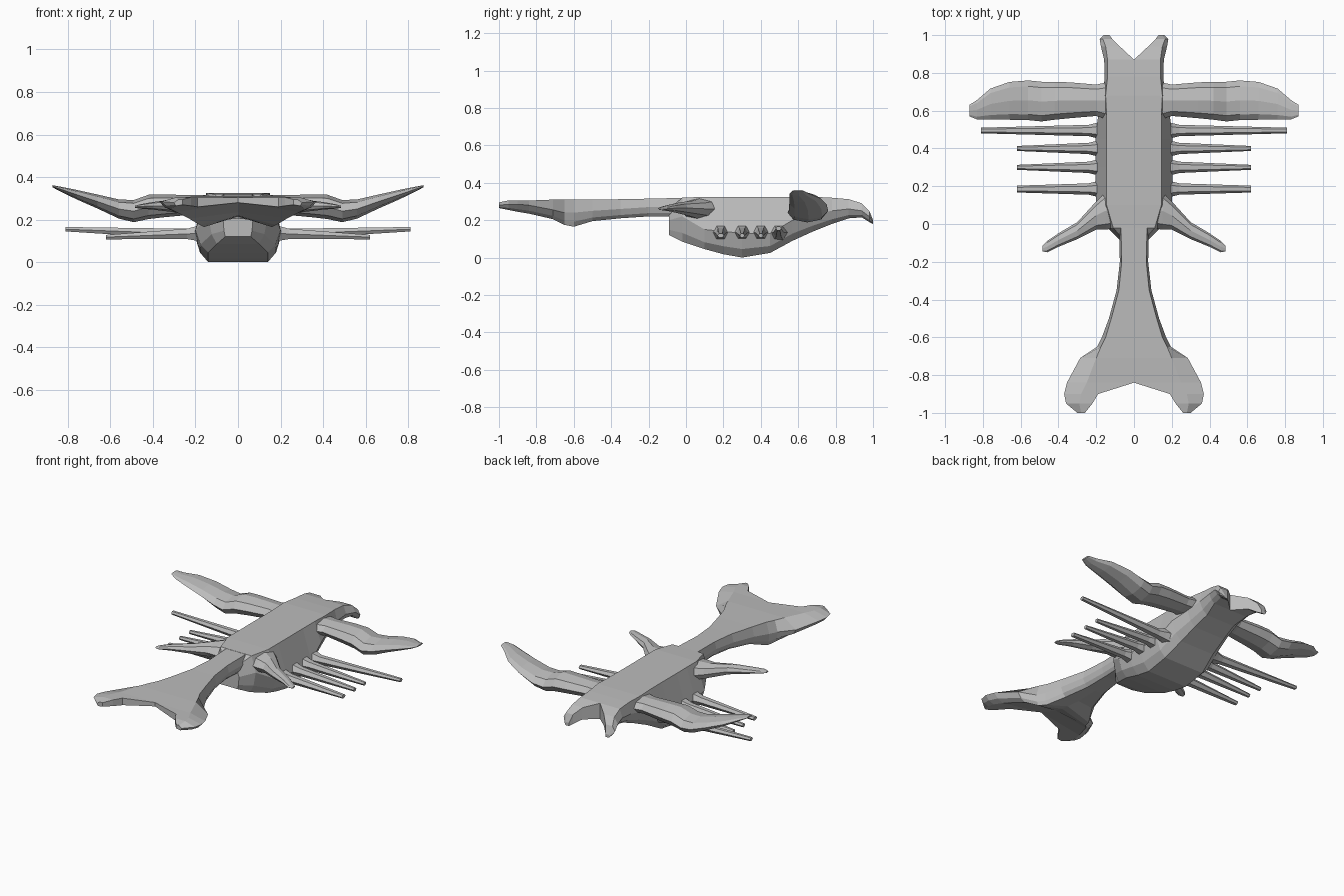
import bpy, bmesh, math
from mathutils import Vector

grey = bpy.data.materials.new("hull grey")
grey.diffuse_color = (0.5, 0.5, 0.5, 1)


def loft(name, rings):
    """Skin a list of equal point rings, cap the ends and mirror across x."""
    bm = bmesh.new()
    vs = [[bm.verts.new(p) for p in r] for r in rings]
    n = len(rings[0])
    for a, b in zip(vs, vs[1:]):
        for i in range(n):
            j = (i + 1) % n
            bm.faces.new((a[i], a[j], b[j], b[i]))
    bm.faces.new(vs[0])
    bm.faces.new(vs[-1])
    bmesh.ops.recalc_face_normals(bm, faces=bm.faces)
    me = bpy.data.meshes.new(name)
    bm.to_mesh(me)
    bm.free()
    me.materials.append(grey)
    ob = bpy.data.objects.new(name, me)
    bpy.context.collection.objects.link(ob)
    ob.modifiers.new("mirror", 'MIRROR')
    return ob


def half_ring(y, xin, xt, xm, xb, zt, zm, zb, zin):
    """Right half of a cross-section: flat top, side edge, rounded belly."""
    pts = [(xin, zt), (xt, zt), (xm, zm),
           (.6 * xm + .4 * xb, .35 * zm + .65 * zb), (xb, zb), (xin, zin)]
    return [(x, y, z) for x, z in pts]


def limb(name, sections, n=8):
    """Sideways limb from sections (x, y, z, half depth, half height)."""
    rings = []
    for x, y, z, hy, hz in sections:
        rings.append([(x, y + hy * math.cos(2 * math.pi * k / n),
                       z + hz * math.sin(2 * math.pi * k / n)) for k in range(n)])
    return loft(name, rings)


# hull with round belly, ending in the two hooked horns
hull = [
    (-.09, 0, .05, .07, .06, .26, .20, .12),
    (-.02, 0, .11, .14, .10, .32, .22, .085),
    (.10, 0, .145, .20, .14, .325, .15, .045),
    (.20, 0, .145, .205, .14, .325, .14, .018),
    (.30, 0, .145, .205, .14, .325, .13, .0),
    (.45, 0, .145, .205, .14, .325, .13, .025),
    (.57, 0, .145, .19, .12, .325, .20, .09),
    (.68, 0, .15, .165, .11, .325, .23, .14),
    (.78, 0, .14, .155, .10, .32, .25, .18),
    (.87, 0, .14, .158, .12, .312, .26, .21),
    (.94, .075, .15, .175, .13, .29, .25, .215),
    (.98, .115, .165, .182, .15, .25, .22, .19),
    (1.0, .13, .15, .16, .15, .20, .19, .18),
]
loft("hull", [half_ring(*s, s[-1]) for s in hull])

# long tail widening into a two-lobed fin
tail = [
    (.02, 0, .07, .08, .06, .32, .27, .22, .22),
    (-.20, 0, .065, .075, .05, .315, .27, .22, .22),
    (-.35, 0, .08, .092, .06, .312, .26, .21, .21),
    (-.50, 0, .12, .133, .10, .31, .25, .195, .205),
    (-.60, 0, .15, .17, .16, .31, .24, .165, .215),
    (-.65, 0, .175, .195, .18, .31, .24, .175, .22),
    (-.71, 0, .20, .285, .23, .31, .255, .205, .235),
    (-.84, 0, .25, .355, .29, .305, .28, .235, .28),
    (-.90, .19, .28, .37, .31, .305, .285, .245, .26),
    (-.95, .22, .29, .36, .31, .305, .285, .255, .265),
    (-1.0, .26, .28, .30, .29, .295, .28, .265, .27),
]
loft("tail_fin", [half_ring(*s) for s in tail])

# large front wings, dipping at the elbow and rising to the tip
limb("wing", [
    (.10, .65, .27, .11, .045), (.20, .655, .27, .083, .045),
    (.34, .655, .265, .095, .053), (.42, .652, .26, .10, .057),
    (.49, .648, .24, .105, .052), (.56, .655, .25, .105, .045),
    (.66, .652, .285, .10, .033), (.76, .635, .318, .082, .022),
    (.83, .605, .342, .052, .012), (.872, .60, .357, .03, .005)])

# short swept rear fins
limb("rear_fin", [
    (.08, .08, .26, .10, .06), (.15, .07, .26, .10, .055),
    (.20, .045, .26, .075, .045), (.30, -.035, .265, .045, .03),
    (.40, -.085, .265, .036, .018), (.46, -.12, .262, .03, .01),
    (.485, -.13, .26, .014, .005)])

# thin side spines with flared roots
for i, (y, tip, z, r) in enumerate([(.495, .81, .155, .015), (.40, .62, .118, .013),
                                    (.30, .62, .118, .013), (.185, .62, .118, .018)]):
    limb("side_spine_%d" % (i + 1), [
        (.15, y, .135, .055, .05), (.20, y, .135, .04, .038),
        (.24, y, .133, .03, .028), (tip, y, z, r, .012)], 6)
